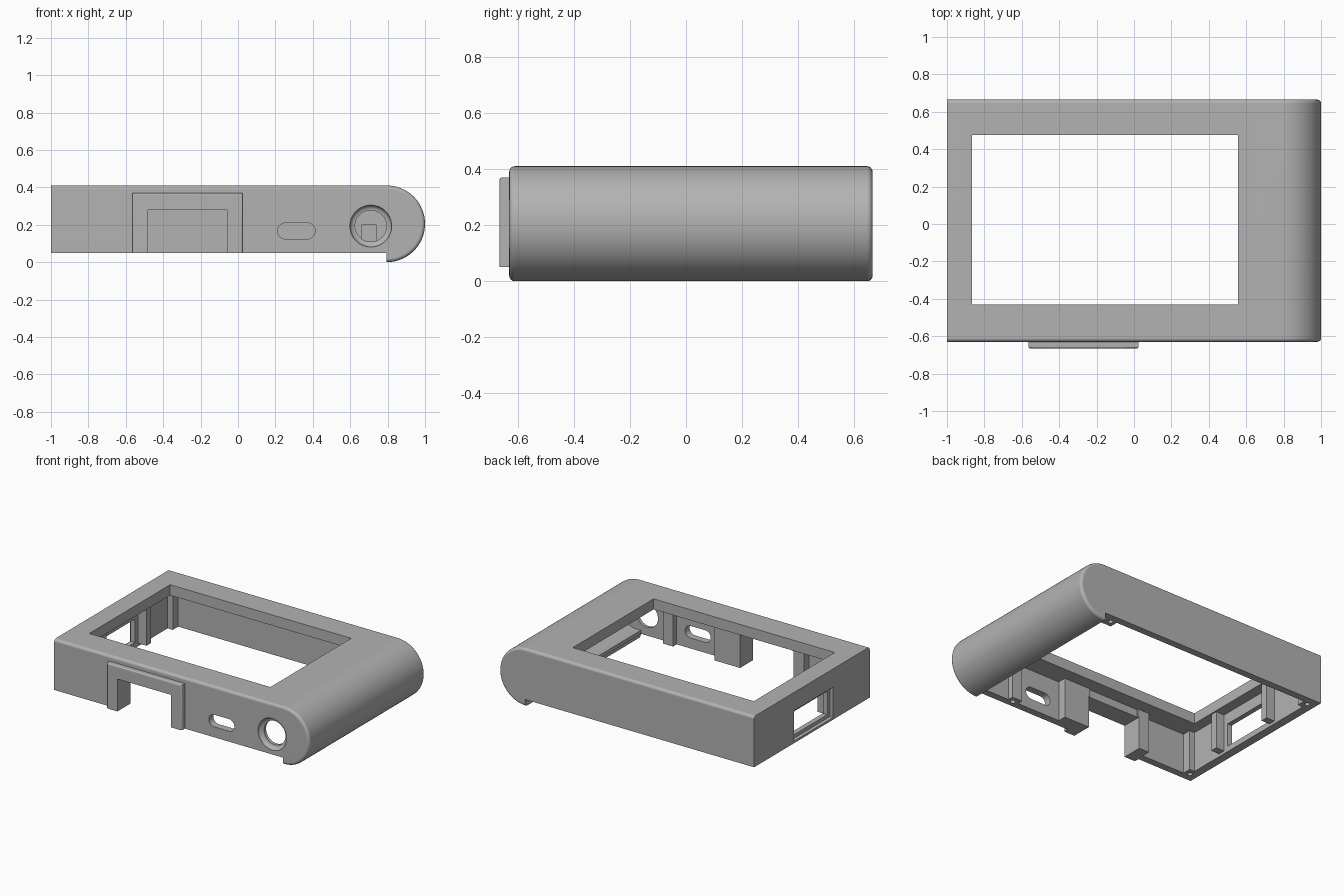
import bpy, bmesh, math
from mathutils import Matrix, Vector

if "Cube" in bpy.data.objects:
    bpy.data.objects.remove(bpy.data.objects["Cube"], do_unlink=True)

grey = bpy.data.materials.new("matte_grey")
grey.use_nodes = True
GREY = (0.45, 0.45, 0.45, 1)
grey.diffuse_color = GREY
grey.node_tree.nodes["Principled BSDF"].inputs["Base Color"].default_value = GREY


def finish(bm, name):
    bmesh.ops.recalc_face_normals(bm, faces=bm.faces)
    mesh = bpy.data.meshes.new(name)
    bm.to_mesh(mesh)
    bm.free()
    mesh.materials.append(grey)
    ob = bpy.data.objects.new(name, mesh)
    bpy.context.scene.collection.objects.link(ob)
    return ob


def box(name, x, y, z):
    """Box from three (low, high) ranges."""
    bm = bmesh.new()
    size = Vector((x[1] - x[0], y[1] - y[0], z[1] - z[0]))
    mid = Vector((sum(x), sum(y), sum(z))) / 2
    bmesh.ops.create_cube(bm, size=1, matrix=Matrix.Translation(mid) @ Matrix.Diagonal(size).to_4x4())
    return finish(bm, name)


def extrude(name, profile, y0, y1, round_edges=None, width=0.02):
    """Extrude an x-z profile along y, rounding the cap edges picked by a rule."""
    bm = bmesh.new()
    face = bm.faces.new([bm.verts.new((x, y0, z)) for x, z in profile])
    new = bmesh.ops.extrude_face_region(bm, geom=[face])["geom"]
    bmesh.ops.translate(bm, vec=(0, y1 - y0, 0), verts=[v for v in new if isinstance(v, bmesh.types.BMVert)])
    bmesh.ops.recalc_face_normals(bm, faces=bm.faces)
    if round_edges:
        edges = [e for e in bm.edges if round_edges(e)]
        bmesh.ops.bevel(bm, geom=edges, offset=width, segments=4, profile=0.5, affect='EDGES')
    return finish(bm, name)


def lathe_y(name, x, z, rings, sides=40):
    """Solid of (y, radius) rings about an axis along y."""
    bm = bmesh.new()
    loops = []
    for y, r in rings:
        loops.append([bm.verts.new((x + r * math.cos(a), y, z + r * math.sin(a)))
                      for a in (math.tau * i / sides for i in range(sides))])
    for a, b in zip(loops, loops[1:]):
        for i in range(sides):
            j = (i + 1) % sides
            bm.faces.new((a[i], a[j], b[j], b[i]))
    bm.faces.new(loops[0])
    bm.faces.new(loops[-1])
    return finish(bm, name)


def screw_hole(x, y):
    bm = bmesh.new()
    bmesh.ops.create_cone(bm, cap_ends=True, segments=16, radius1=0.017, radius2=0.017, depth=0.2,
                          matrix=Matrix.Translation((x, y, 0.05)))
    return finish(bm, "screw_hole")


def combine(target, tool, operation='DIFFERENCE'):
    mod = target.modifiers.new("combine", 'BOOLEAN')
    mod.operation, mod.solver, mod.object = operation, 'EXACT', tool
    bpy.context.view_layer.objects.active = target
    bpy.ops.object.modifier_apply(modifier=mod.name)
    bpy.data.objects.remove(tool, do_unlink=True)


def arc(cx, cz, r, start, end, n):
    return [(cx + r * math.cos(math.radians(start + (end - start) * i / n)),
             cz + r * math.sin(math.radians(start + (end - start) * i / n))) for i in range(n + 1)]


# Outer shell: flat slab ending in a half-round side
FRONT, BACK, BOTTOM, TOP = -0.63, 0.665, 0.05, 0.41
outline = [(-1, BOTTOM), (0.795, BOTTOM), (0.795, 0)] + arc(0.795, 0.205, 0.205, -90, 90, 40)[1:] + [(-1, TOP)]


def cap_edge(e):
    a, b = e.verts
    same_cap = abs(a.co.y - b.co.y) < 0.001
    straight_up = abs(a.co.x - b.co.x) < 0.0001
    underside = max(a.co.z, b.co.z) < BOTTOM + 0.001 and min(a.co.x, b.co.x) < 0.79
    return same_cap and not straight_up and not underside


case = extrude("case_shell", outline, FRONT, BACK, cap_edge)

# Hollow inside, open at the bottom
cavity = [(-0.94, -0.1), (0.76, -0.1), (0.76, 0.075)] + arc(0.795, 0.205, 0.13, -90, 90, 32) + [(-0.94, 0.335)]
combine(case, extrude("cavity", cavity, FRONT + 0.05, BACK - 0.05))

# Screen opening
combine(case, box("screen_opening", (-0.865, 0.555), (-0.43, 0.475), (0.2, 0.6)))

# Raised surround of the front port, and the blocks behind it
combine(case, extrude("port_surround", [(-0.565, BOTTOM), (0.025, BOTTOM), (0.025, 0.37), (-0.565, 0.37)],
                      -0.665, -0.6, lambda e: all(v.co.y < -0.66 for v in e.verts)
                      and max(v.co.z for v in e.verts) > 0.1, 0.01), 'UNION')
for x in ((-0.56, -0.47), (-0.07, 0.14)):
    combine(case, box("port_block", x, (-0.6, -0.52), (BOTTOM, 0.35)), 'UNION')
combine(case, box("port_header", (-0.5, -0.04), (-0.6, -0.53), (0.27, 0.35)), 'UNION')
combine(case, box("port_notch", (-0.48, -0.06), (-0.8, -0.45), (-0.1, 0.28)))

# Rib beside the oval slot
combine(case, box("slot_rib", (0.49, 0.55), (-0.6, -0.55), (BOTTOM, 0.35)), 'UNION')

# Screw bosses: corners, back and front rim
for x, y, top in ((-0.94, 0.60, 0.35), (-0.94, -0.565, 0.35), (0.70, 0.60, 0.2), (0.52, -0.585, 0.3)):
    combine(case, box("screw_boss", (x - 0.04, x + 0.04), (y - 0.045, y + 0.045), (BOTTOM, top)), 'UNION')
    combine(case, screw_hole(x, y))

# Oval slot in the front wall
oval = arc(0.37, 0.167, 0.043, -90, 90, 12) + arc(0.255, 0.167, 0.043, 90, 270, 12)
combine(case, extrude("oval_slot", oval, -0.8, -0.45))

# Round socket with a flared mouth
flare = [(-0.7, 0.112)] + [(FRONT + 0.028 * math.sin(t), 0.112 - 0.028 * (1 - math.cos(t)))
                           for t in (math.pi / 2 * i / 6 for i in range(7))] + [(-0.45, 0.084)]
combine(case, lathe_y("round_socket", 0.71, 0.193, flare))

# Stepped window in the end wall
combine(case, box("window_recess", (-1.1, -0.975), (-0.22, 0.22), (0.065, 0.28)))
combine(case, box("window", (-1.1, -0.9), (-0.19, 0.19), (0.09, 0.255)))

# Guide posts on either side of the window
for side in (-1, 1):
    y = sorted((side * 0.225, side * 0.275))
    post = box("window_post", (-0.945, -0.875), y, (0.07, 0.34))

# Smooth the curved faces and keep the corners crisp
bpy.ops.object.select_all(action='DESELECT')
case.select_set(True)
bpy.context.view_layer.objects.active = case
bpy.ops.object.shade_smooth_by_angle(angle=math.radians(30))
weighted = case.modifiers.new("weighted_normals", 'WEIGHTED_NORMAL')
weighted.keep_sharp = True
